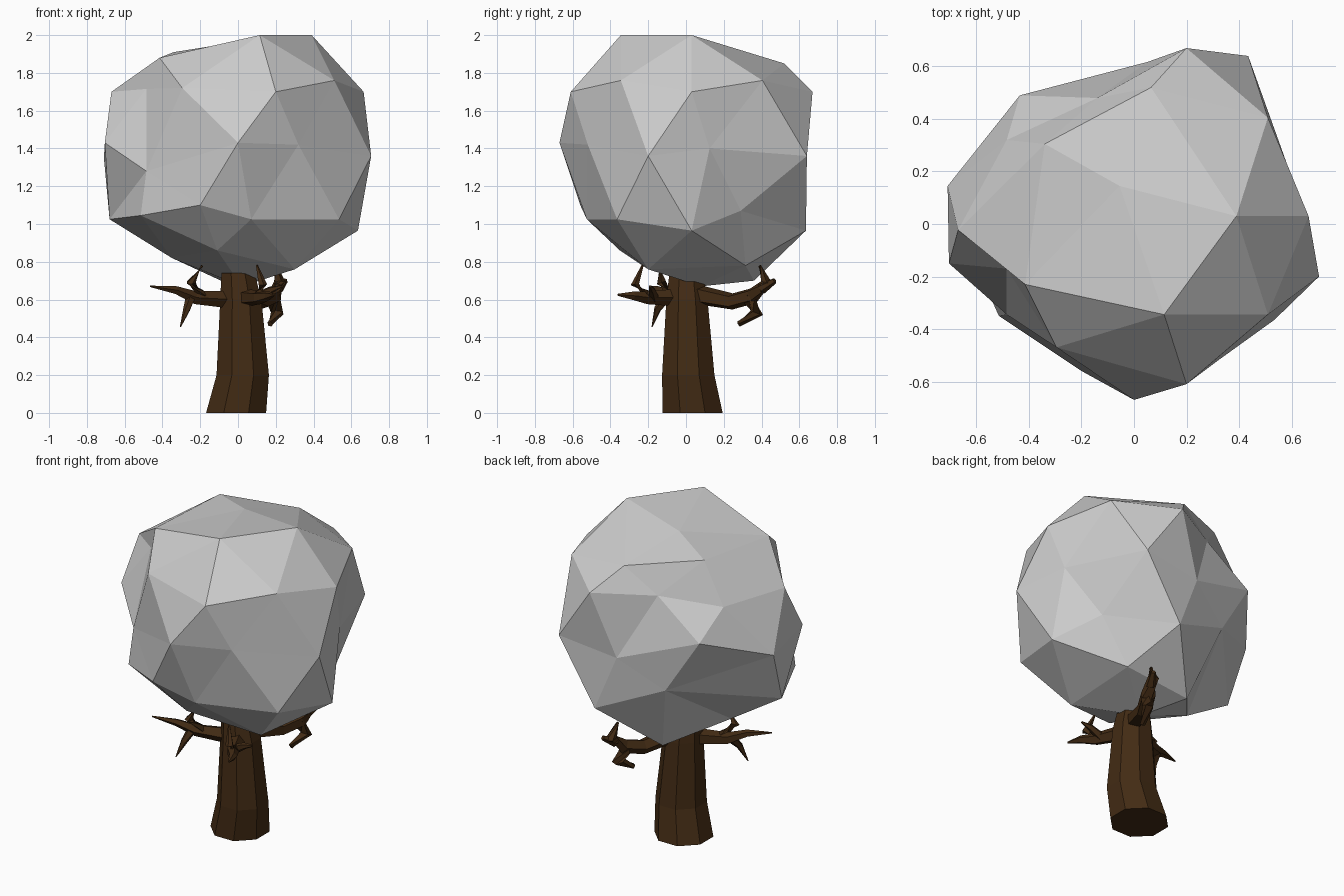
import bpy, bmesh, math
from mathutils import Vector

bark = bpy.data.materials.new("bark")
bark.diffuse_color = (0.055, 0.024, 0.007, 1)


def finish(bm, name, mat=None):
    bmesh.ops.recalc_face_normals(bm, faces=bm.faces)
    me = bpy.data.meshes.new(name)
    bm.to_mesh(me)
    bm.free()
    ob = bpy.data.objects.new(name, me)
    bpy.context.collection.objects.link(ob)
    if mat:
        me.materials.append(mat)
    return ob


def tube(bm, path, sides, flat=False):
    # Sweep a polygon along (x, y, z, radius) stations
    pts = [Vector(p[:3]) for p in path]
    rings = []
    for i, p in enumerate(pts):
        t = (pts[min(i + 1, len(pts) - 1)] - pts[max(i - 1, 0)]).normalized()
        if flat:
            u, v = Vector((1, 0, 0)), Vector((0, 1, 0))
        else:
            ref = Vector((0.5, -0.8, 0.1)) if abs(t.z) > 0.9 else Vector((0, 0, 1))
            u = t.cross(ref).normalized()
            v = t.cross(u)
        rings.append([bm.verts.new(p + path[i][3] * (u * math.cos(a) + v * math.sin(a)))
                      for a in (2 * math.pi * (k + 0.5) / sides for k in range(sides))])
    for r0, r1 in zip(rings, rings[1:]):
        for k in range(sides):
            j = (k + 1) % sides
            bm.faces.new((r0[k], r0[j], r1[j], r1[k]))
    bm.faces.new(rings[0])
    bm.faces.new(rings[-1])


# Trunk: eight-sided, leaning taper
bm = bmesh.new()
tube(bm, [(-0.01, 0.035, 0, 0.172), (0.025, 0.012, 0.2, 0.150),
          (0.015, 0.005, 0.6, 0.118), (0.0, 0.0, 0.74, 0.095)], 8, flat=True)
finish(bm, "trunk", bark)

# Branches: each a main limb with an upper and a lower twig
left = [
    [(-0.04, -0.02, 0.60, 0.05), (-0.23, -0.09, 0.61, 0.036),
     (-0.33, -0.14, 0.65, 0.022), (-0.465, -0.19, 0.67, 0.004)],
    [(-0.19, -0.08, 0.62, 0.03), (-0.25, -0.13, 0.69, 0.026), (-0.19, -0.14, 0.78, 0.008)],
    [(-0.25, -0.10, 0.61, 0.028), (-0.27, -0.15, 0.55, 0.02), (-0.305, -0.18, 0.455, 0.003)]]
front = [
    [(0.03, -0.04, 0.61, 0.05), (0.11, -0.21, 0.61, 0.036),
     (0.16, -0.28, 0.62, 0.024), (0.19, -0.36, 0.625, 0.006)],
    [(0.11, -0.2, 0.62, 0.03), (0.13, -0.27, 0.68, 0.024), (0.1, -0.23, 0.78, 0.006)],
    [(0.10, -0.17, 0.61, 0.028), (0.17, -0.18, 0.65, 0.02), (0.23, -0.19, 0.67, 0.006)]]
back = [
    [(0.04, 0.04, 0.63, 0.055), (0.13, 0.24, 0.59, 0.045), (0.19, 0.35, 0.62, 0.044),
     (0.22, 0.43, 0.69, 0.034), (0.2, 0.39, 0.78, 0.008)],
    [(0.21, 0.40, 0.66, 0.032), (0.25, 0.47, 0.70, 0.015)],
    [(0.18, 0.33, 0.61, 0.042), (0.21, 0.375, 0.53, 0.036), (0.17, 0.28, 0.47, 0.016)]]
for name, limbs in (("left_branch", left), ("front_branch", front), ("back_branch", back)):
    bm = bmesh.new()
    for limb in limbs:
        tube(bm, limb, 5)
    finish(bm, name, bark)

# Foliage: lumpy low-poly ball, triangulated by direction from its centre
lumps = [
    (.115, -.345, 2), (.39, .03, 2), (-.415, -.23, 1.88), (-.055, .145, 1.955),
    (-.34, .305, 1.91), (.065, .52, 1.85), (.2, -.61, 1.7), (.51, -.345, 1.76),
    (.665, .03, 1.7), (.51, .405, 1.76), (.2, .67, 1.7), (-.435, .49, 1.48),
    (-.14, .48, 1.7), (-.485, .32, 1.66), (-.67, -.023, 1.7), (-.705, -.15, 1.43),
    (-.71, .145, 1.35), (.705, -.2, 1.36), (0, -.67, 1.43), (.32, -.52, 1.42),
    (.62, .125, 1.4), (.435, .64, 1.36), (-.2, -.56, 1.1), (-.515, -.35, 1.045),
    (-.68, .02, 1.025), (.635, .03, .965), (-.295, -.47, 1.72), (-.485, -.17, 1.715),
    (-.485, -.345, 1.28), (.07, -.525, 1.025), (.535, -.365, 1.025), (-.11, -.35, .86),
    (.3, -.2, .76), (.31, .315, .78), (.48, .29, 1.07), (.19, .635, .965),
    (.05, .617, 1.31), (-.09, .36, .7), (-.35, .05, .82), (-.22, .52, 1.14),
    (.02, .08, .67)]
centre = Vector((0, 0, 1.36))
bm = bmesh.new()
target = {bm.verts.new((Vector(p) - centre).normalized()): p for p in lumps}
bmesh.ops.convex_hull(bm, input=list(bm.verts))
for v, p in target.items():
    if v.is_valid:
        v.co = p
finish(bm, "foliage")
